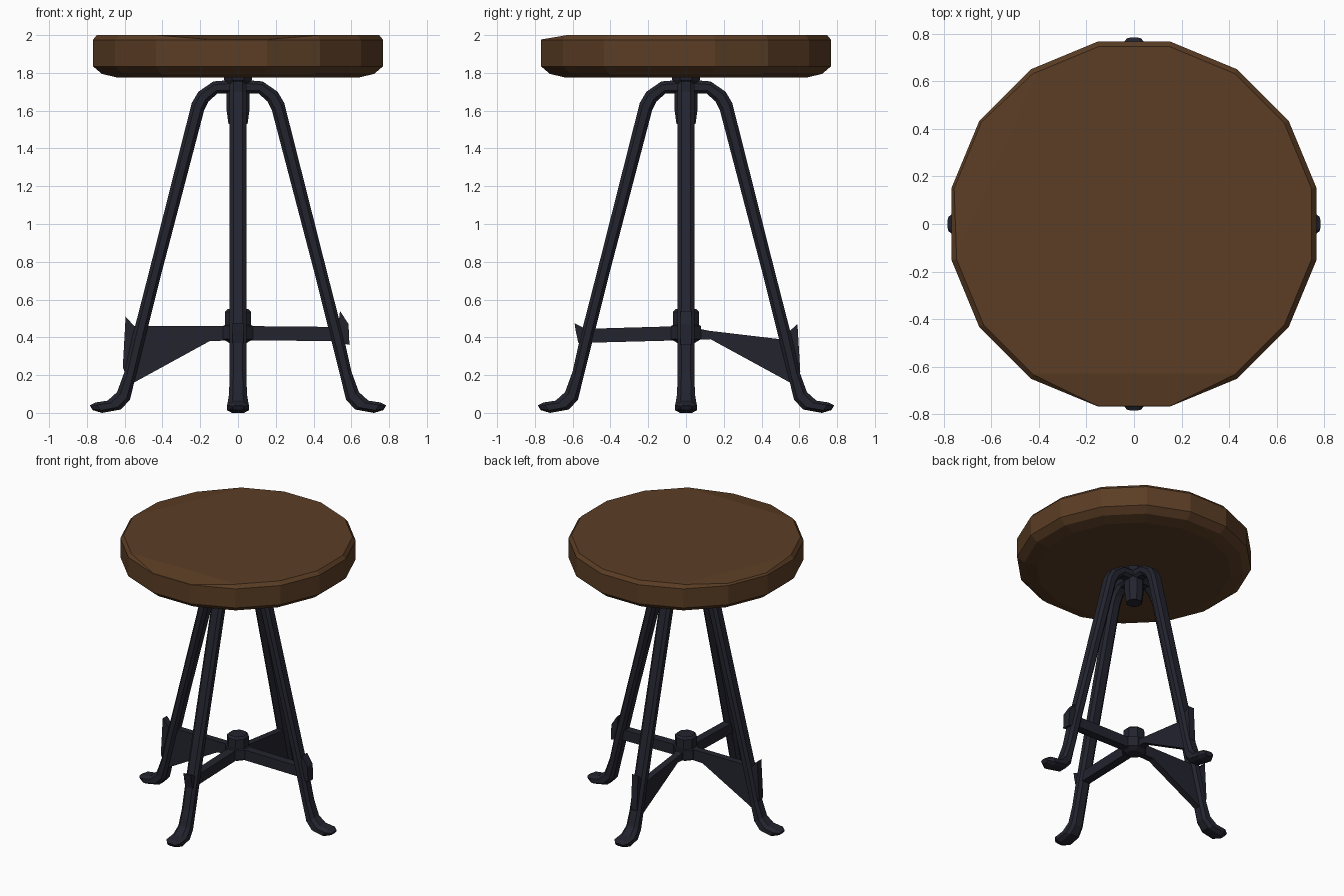
import bpy, bmesh, math
from mathutils import Matrix, Vector

cube = bpy.data.objects.get("Cube")
if cube:
    bpy.data.objects.remove(cube, do_unlink=True)


def material(name, color):
    m = bpy.data.materials.new(name)
    m.use_nodes = True
    m.diffuse_color = color
    bsdf = m.node_tree.nodes["Principled BSDF"]
    bsdf.inputs["Base Color"].default_value = color
    bsdf.inputs["Roughness"].default_value = 0.8
    return m


wood = material("brown wood", (0.105, 0.047, 0.018, 1))
iron = material("dark iron", (0.017, 0.017, 0.028, 1))


def finish(name, bm, mat, turn=0):
    bmesh.ops.recalc_face_normals(bm, faces=bm.faces)
    bm.transform(Matrix.Rotation(math.radians(turn), 4, "Z"))
    mesh = bpy.data.meshes.new(name)
    bm.to_mesh(mesh)
    bm.free()
    mesh.materials.append(mat)
    obj = bpy.data.objects.new(name, mesh)
    bpy.context.collection.objects.link(obj)
    return obj


def loft(rings):
    """Skin a list of equal point rings and cap both ends."""
    bm = bmesh.new()
    loops = [[bm.verts.new(p) for p in ring] for ring in rings]
    n = len(loops[0])
    for a, b in zip(loops, loops[1:]):
        for i in range(n):
            j = (i + 1) % n
            bm.faces.new((a[i], a[j], b[j], b[i]))
    bm.faces.new(loops[0])
    bm.faces.new(loops[-1])
    return bm


def lathe(profile, sides):
    step = math.tau / sides
    return loft([[(r * math.cos((i + 0.5) * step), r * math.sin((i + 0.5) * step), z)
                  for i in range(sides)] for r, z in profile])


# Seat: chunky sixteen-sided disc with worn slopes on its top
seat = lathe([(0.65, 1.775), (0.735, 1.795), (0.783, 1.835),
              (0.783, 1.975), (0.762, 2.0)], 16)
for point, normal in (((0, -0.63, 2), (0, -0.17, 1)),
                      ((-0.58, 0.25, 2), (-0.09, 0.04, 1))):
    cut = bmesh.ops.bisect_plane(seat, geom=seat.verts[:] + seat.edges[:] + seat.faces[:],
                                 plane_co=point, plane_no=Vector(normal).normalized(),
                                 clear_outer=True)
    rim = [e for e in cut["geom_cut"] if isinstance(e, bmesh.types.BMEdge)]
    bmesh.ops.holes_fill(seat, edges=[e for e in seat.edges if e.is_boundary] or rim)
finish("seat", seat, wood)

# Legs: hexagonal bars, each station is (outer x, z, inner x, z, half width)
stations = [
    (0.00, 1.765, 0.00, 1.69, 0.045), (0.13, 1.755, 0.11, 1.69, 0.045),
    (0.21, 1.70, 0.155, 1.65, 0.045), (0.245, 1.64, 0.18, 1.60, 0.045),
    (0.47, 0.75, 0.405, 0.74, 0.045), (0.56, 0.40, 0.495, 0.38, 0.045),
    (0.60, 0.22, 0.545, 0.18, 0.045), (0.64, 0.11, 0.572, 0.07, 0.047),
    (0.69, 0.065, 0.62, 0.018, 0.055), (0.755, 0.055, 0.72, 0.0, 0.058),
    (0.785, 0.04, 0.77, 0.015, 0.03),
]
section = [(1, 0.55), (0.5, 1), (-0.5, 1), (-1, 0.55),
           (-1, -0.55), (-0.5, -1), (0.5, -1), (1, -0.55)]


def leg():
    rings = []
    for ox, oz, ix, iz, w in stations:
        rings.append([((ox + ix) / 2 + u * (ox - ix) / 2, v * w,
                       (oz + iz) / 2 + u * (oz - iz) / 2) for u, v in section])
    return loft(rings)


# Stretchers: side outlines, two plain bars and two with deep gussets
plain_bar = [(0, 0.46), (0.53, 0.455), (0.54, 0.54), (0.585, 0.47), (0.59, 0.36),
             (0.50, 0.38), (0, 0.385)]
spiked_bar = [(0, 0.46), (0.53, 0.445), (0.59, 0.475), (0.585, 0.44), (0.57, 0.37), (0, 0.385)]
gusset_bar = [(0, 0.46), (0.55, 0.46), (0.595, 0.51), (0.60, 0.42), (0.61, 0.24),
              (0.57, 0.15), (0.15, 0.38), (0, 0.385)]
sloped_gusset = [(0, 0.46), (0.12, 0.435), (0.5, 0.39), (0.59, 0.47), (0.605, 0.22),
                 (0.57, 0.15), (0.13, 0.39), (0, 0.385)]


def plate(outline, half):
    return loft([[(x, y, z) for x, z in outline] for y in (-half, half)])


layout = [("left", 0, plain_bar, 0.03), ("back", 90, sloped_gusset, 0.024),
          ("right", 180, gusset_bar, 0.024), ("front", 270, spiked_bar, 0.03)]
for side, turn, outline, half in layout:
    finish(side + "_leg", leg(), iron, turn)
    finish(side + "_stretcher", plate(outline, half), iron, turn)

# Centre fittings: stretcher hub and the screw post under the seat
finish("stretcher_hub", lathe([(0.05, 0.37), (0.085, 0.39), (0.085, 0.46),
                               (0.075, 0.465), (0.075, 0.535), (0.06, 0.55)], 8), iron)
finish("seat_post", lathe([(0.055, 1.53), (0.065, 1.60), (0.065, 1.74),
                           (0.08, 1.765), (0.08, 1.78)], 8), iron)
